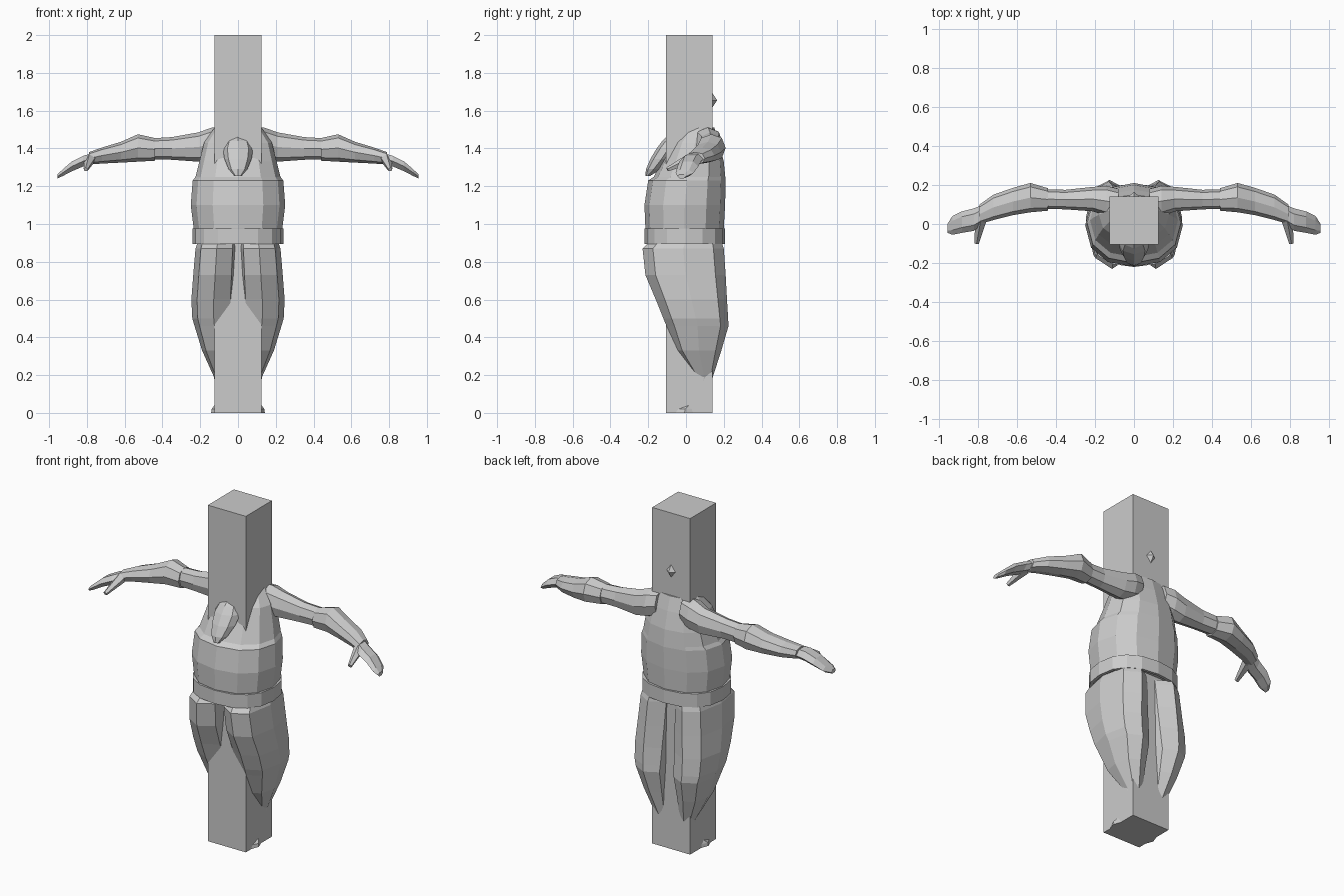
import bpy, bmesh
from math import cos, sin, tau
from mathutils import Vector

if "Cube" in bpy.data.objects:
    bpy.data.objects.remove(bpy.data.objects["Cube"])


def spow(v, p):
    return (abs(v) ** p) * (1 if v >= 0 else -1)


def make_object(name, bm, mirror=False):
    bmesh.ops.recalc_face_normals(bm, faces=bm.faces)
    me = bpy.data.meshes.new(name)
    bm.to_mesh(me)
    bm.free()
    ob = bpy.data.objects.new(name, me)
    bpy.context.collection.objects.link(ob)
    if mirror:
        ob.modifiers.new("Mirror", 'MIRROR')
    return ob


def loft(name, sections, axis='Z', n=8, power=1.0, closed=False, mirror=False):
    """Each section: (position on axis, low u, high u, low v, high v)."""
    bm = bmesh.new()
    rings = []
    for t, u0, u1, v0, v1 in sections:
        ring = []
        for i in range(n):
            a = tau * i / n
            u = (u0 + u1) / 2 + (u1 - u0) / 2 * spow(round(cos(a), 6), power)
            v = (v0 + v1) / 2 + (v1 - v0) / 2 * spow(round(sin(a), 6), power)
            co = (u, v, t) if axis == 'Z' else (t, u, v)
            ring.append(bm.verts.new(Vector(co)))
        rings.append(ring)
    pairs = list(zip(rings, rings[1:]))
    if closed:
        pairs.append((rings[-1], rings[0]))
    else:
        bm.faces.new(rings[0])
        bm.faces.new(rings[-1])
    for a, b in pairs:
        for i in range(n):
            j = (i + 1) % n
            bm.faces.new((a[i], a[j], b[j], b[i]))
    return make_object(name, bm, mirror)


# Square pillar
bm = bmesh.new()
bmesh.ops.create_cube(bm, size=1)
bmesh.ops.scale(bm, vec=(0.25, 0.245, 2), verts=bm.verts)
bmesh.ops.translate(bm, vec=(0, 0.0175, 1), verts=bm.verts)
make_object("pillar", bm)

# Torso
loft("torso", [
    (0.92, -.225, .225, -.20, .19),
    (0.98, -.235, .235, -.215, .20),
    (1.10, -.25, .25, -.22, .207),
    (1.23, -.24, .24, -.20, .21),
    (1.25, -.225, .225, -.17, .208),
    (1.33, -.205, .205, -.13, .20),
    (1.43, -.18, .18, -.08, .175),
    (1.51, -.125, .125, -.01, .15),
], n=12, power=0.9)

# Belt: hollow band
loft("belt", [
    (.895, -.24, .24, -.22, .207),
    (.975, -.24, .24, -.22, .207),
    (.975, -.222, .222, -.20, .19),
    (.895, -.222, .222, -.20, .19),
], n=16, power=0.85, closed=True)

# Trouser legs, tapering into the pillar
loft("trouser_leg", [
    (.90, .0, .215, -.20, .19),
    (.87, .0, .225, -.23, .20),
    (.73, .005, .237, -.215, .21),
    (.60, .01, .247, -.16, .217),
    (.50, .015, .242, -.12, .223),
    (.46, .02, .23, -.103, .225),
    (.33, .03, .19, -.05, .187),
    (.19, .04, .127, .05, .142),
    (.03, .04, .11, .0, .10),
], n=8, power=0.85, mirror=True)

# Feet peeking out of the pillar base
loft("foot", [
    (.0, .03, .142, -.095, .08),
    (.02, .03, .14, -.08, .07),
    (.04, .04, .125, -.03, .06),
], n=6, mirror=True)

# Bare upper arms
loft("upper_arm", [
    (.08, .03, .18, 1.36, 1.515),
    (.14, .04, .195, 1.34, 1.51),
    (.21, .065, .19, 1.33, 1.485),
    (.35, .075, .175, 1.34, 1.46),
    (.52, .08, .18, 1.345, 1.45),
], axis='X', n=8, power=0.9, mirror=True)

# Forearm sleeves, wider at the elbow
loft("forearm", [
    (.44, .068, .183, 1.335, 1.455),
    (.53, .06, .21, 1.33, 1.475),
    (.62, .045, .185, 1.325, 1.435),
    (.72, .02, .15, 1.32, 1.405),
    (.79, .0, .10, 1.315, 1.38),
], axis='X', n=8, power=0.9, mirror=True)

# Hands, drooping at the fingertips
loft("hand", [
    (.77, .0, .10, 1.32, 1.38),
    (.82, -.035, .08, 1.30, 1.365),
    (.88, -.045, .065, 1.275, 1.335),
    (.93, -.055, .04, 1.25, 1.29),
    (.955, -.045, .0, 1.24, 1.265),
], axis='X', n=6, mirror=True)

# Thumbs
bm = bmesh.new()
bmesh.ops.create_cone(bm, segments=5, radius1=.03, radius2=.012, depth=.13, cap_ends=True)
direction = Vector((.02, -.11, -.05))
bm.transform(direction.to_track_quat('Z', 'Y').to_matrix().to_4x4())
bmesh.ops.translate(bm, vec=(.795, -.04, 1.315), verts=bm.verts)
make_object("thumb", bm, mirror=True)

# Head with the face and beard leaning out of the pillar front
loft("head", [
    (1.255, -.02, .02, -.215, -.19),
    (1.29, -.05, .05, -.212, -.13),
    (1.345, -.072, .072, -.188, -.07),
    (1.40, -.08, .08, -.155, -.03),
    (1.44, -.065, .065, -.125, .0),
    (1.465, -.03, .03, -.10, .0),
    (1.62, -.08, .08, -.08, .10),
    (1.75, -.05, .05, -.02, .08),
], n=8)

# Hair knot poking out of the pillar back
bm = bmesh.new()
bmesh.ops.create_cone(bm, segments=4, radius1=.075, radius2=0, depth=.05, cap_ends=True)
direction = Vector((0, 1, 0))
bm.transform(direction.to_track_quat('Z', 'Y').to_matrix().to_4x4())
bmesh.ops.scale(bm, vec=(.75, 1, 1), verts=bm.verts)
bmesh.ops.translate(bm, vec=(0, .14, 1.655), verts=bm.verts)
make_object("hair_knot", bm)
